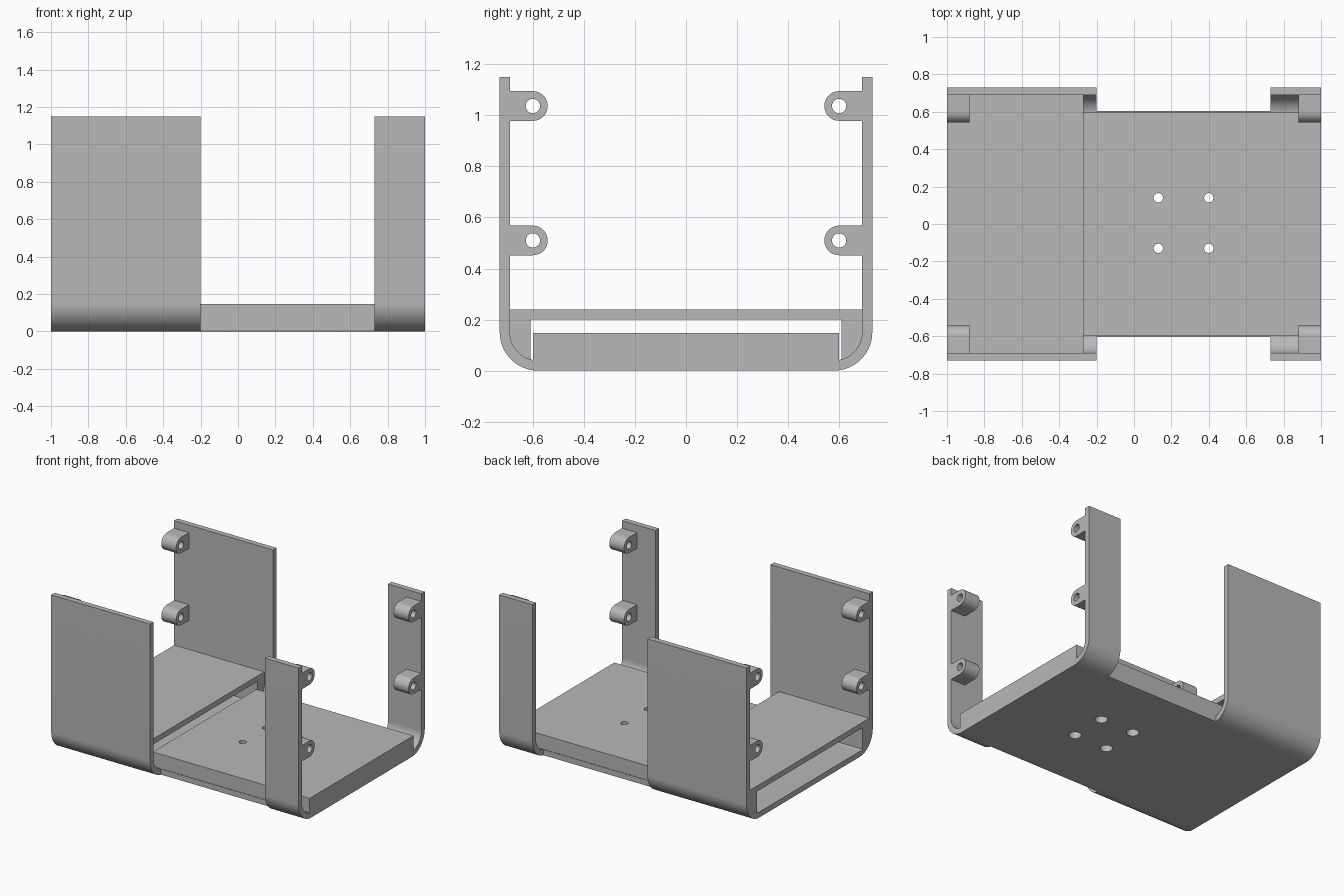
import bpy, bmesh
from math import sin, cos, pi, asin
from mathutils import Matrix

cube = bpy.data.objects.get("Cube")
if cube:
    bpy.data.objects.remove(cube, do_unlink=True)

grey = bpy.data.materials.new("plain grey")
grey.use_nodes = True
GREY = (0.48, 0.48, 0.48, 1)
grey.diffuse_color = GREY
grey.node_tree.nodes["Principled BSDF"].inputs["Base Color"].default_value = GREY

# Shared section sizes: corner centre, radii, wall faces and floor edge
CY, CZ, R_OUT, R_IN = 0.58, 0.15, 0.15, 0.11
OUTER, INNER, EDGE, TOP = CY + R_OUT, CY + R_IN, 0.605, 1.15
X0, X1, SHELF_END = -1.0, 1.0, -0.27


def finish(name, bm):
    bmesh.ops.recalc_face_normals(bm, faces=bm.faces)
    mesh = bpy.data.meshes.new(name)
    bm.to_mesh(mesh)
    bm.free()
    mesh.materials.append(grey)
    obj = bpy.data.objects.new(name, mesh)
    bpy.context.collection.objects.link(obj)
    return obj


def extrude(name, profile, xa, xb, side=1):
    """Sweep a (y, z) outline along x; side=-1 mirrors it in y."""
    bm = bmesh.new()
    face = bm.faces.new([bm.verts.new((xa, y * side, z)) for y, z in profile])
    new = bmesh.ops.extrude_face_region(bm, geom=[face])["geom"]
    verts = [v for v in new if isinstance(v, bmesh.types.BMVert)]
    bmesh.ops.translate(bm, verts=verts, vec=(xb - xa, 0, 0))
    return finish(name, bm)


def rect(half, za, zb):
    return [(-half, za), (half, za), (half, zb), (-half, zb)]


def arc(cy, cz, r, a, b, n=20):
    """Arc points; angle 0 points down, a quarter turn points outward."""
    return [(cy + r * sin(a + (b - a) * i / n), cz - r * cos(a + (b - a) * i / n))
            for i in range(n + 1)]


def cylinders(name, radius, depth, places, axis):
    bm = bmesh.new()
    turn = Matrix.Rotation(pi / 2, 4, axis) if axis == 'Y' else Matrix()
    for p in places:
        bmesh.ops.create_cone(bm, cap_ends=True, segments=32, radius1=radius,
                              radius2=radius, depth=depth,
                              matrix=Matrix.Translation(p) @ turn)
    obj = finish(name, bm)
    obj.hide_render = True
    return obj


def cut(objs, cutters):
    for obj in objs:
        bpy.context.view_layer.objects.active = obj
        for c in cutters:
            mod = obj.modifiers.new("hole", 'BOOLEAN')
            mod.operation, mod.solver, mod.object = 'DIFFERENCE', 'EXACT', c
            bpy.ops.object.modifier_apply(modifier=mod.name)
    for c in cutters:
        bpy.data.objects.remove(c, do_unlink=True)


parts = []

# Floor plate, with the start of the rounded corner along both edges
a_out, a_in = asin((EDGE - CY) / R_OUT), asin((EDGE - CY) / R_IN)
half = arc(CY, CZ, R_OUT, 0, a_out, 3) + arc(CY, CZ, R_IN, a_in, 0, 3)
floor_plate = extrude("floor_plate", half + [(-y, z) for y, z in reversed(half)], X0, X1)

# Raised mounting block
block = extrude("mounting_block", rect(0.6, 0.04, 0.147), SHELF_END, X1)
parts += [floor_plate, block]

# Four screw holes, counterbored from underneath
spots = [(x, y) for x in (0.13, 0.4) for y in (-0.13, 0.14)]
cut([floor_plate, block], [
    cylinders("shank_cutter", 0.025, 0.6, [(x, y, 0.1) for x, y in spots], 'Z'),
    cylinders("counterbore_cutter", 0.042, 0.16, [(x, y, 0) for x, y in spots], 'Z')])

# Shelf over the open slot
parts.append(extrude("shelf", rect(INNER, 0.2, 0.24), X0, SHELF_END))

wall = (arc(CY, CZ, R_OUT, a_out, pi / 2) + [(OUTER, TOP), (INNER, TOP)]
        + arc(CY, CZ, R_IN, pi / 2, a_in))
SLOT = 0.61
support = ([(SLOT, 0.2), (INNER, 0.2)]
           + arc(CY, CZ, R_IN, pi / 2, asin((SLOT - CY) / R_IN)))

LUG_Y, LUG_R = 0.6, 0.058
for side, tag in ((-1, "front"), (1, "back")):
    # Side walls with rounded lower corners
    parts.append(extrude(tag + "_wide_wall", wall, X0, -0.2, side))
    parts.append(extrude(tag + "_narrow_wall", wall, 0.73, X1, side))
    # Filled corner carrying the shelf
    parts.append(extrude(tag + "_shelf_support", support, X0, SHELF_END, side))
    # Screw lugs at both ends of the walls
    for level, z in (("lower", 0.51), ("upper", 1.037)):
        outline = [(INNER, z + LUG_R)] + arc(LUG_Y, z, LUG_R, pi, 2 * pi, 24) + [(INNER, z - LUG_R)]
        lugs = [extrude(f"{tag}_{level}_lug_{end}", outline, xa, xa + 0.12, side)
                for end, xa in (("right", X0), ("left", X1 - 0.12))]
        cut(lugs, [cylinders("lug_cutter", 0.028, 3, [(0, LUG_Y * side, z)], 'Y')])
        parts += lugs

# Smooth the rounded faces and keep the edges sharp
bpy.ops.object.select_all(action='DESELECT')
for p in parts:
    p.select_set(True)
bpy.context.view_layer.objects.active = parts[0]
bpy.ops.object.shade_smooth_by_angle()
